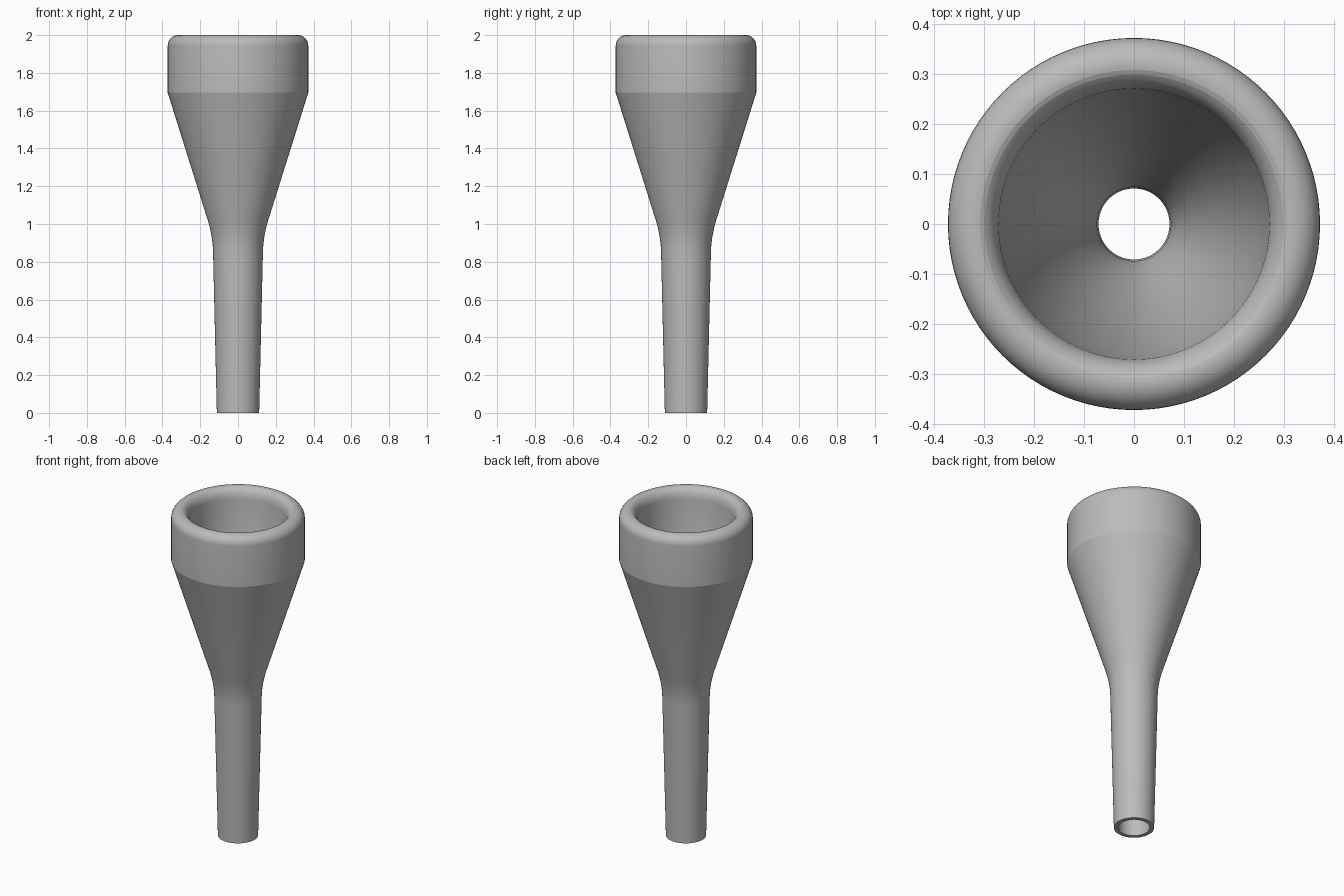
import bpy, bmesh, math

cube = bpy.data.objects.get("Cube")
if cube:
    bpy.data.objects.remove(cube, do_unlink=True)

SEGMENTS = 96


def arc(cr, cz, rr, rz, start, end, steps=8):
    """Elliptical arc of (radius, height) points, angles in degrees."""
    angles = [math.radians(start + (end - start) * i / steps) for i in range(steps + 1)]
    return [(cr + rr * math.cos(a), cz + rz * math.sin(a)) for a in angles]


def lathe(name, profile, material):
    """Spin a closed profile around the z axis."""
    bm = bmesh.new()
    verts = [bm.verts.new((r, 0, z)) for r, z in profile]
    edges = [bm.edges.new((a, b)) for a, b in zip(verts, verts[1:] + verts[:1])]
    bmesh.ops.spin(bm, geom=verts + edges, axis=(0, 0, 1), cent=(0, 0, 0),
                   angle=math.tau, steps=SEGMENTS, use_duplicate=False)
    bmesh.ops.remove_doubles(bm, verts=bm.verts, dist=0.0001)
    bmesh.ops.recalc_face_normals(bm, faces=bm.faces)
    mesh = bpy.data.meshes.new(name)
    bm.to_mesh(mesh)
    bm.free()
    mesh.materials.append(material)
    obj = bpy.data.objects.new(name, mesh)
    bpy.context.collection.objects.link(obj)
    bpy.ops.object.select_all(action="DESELECT")
    obj.select_set(True)
    bpy.context.view_layer.objects.active = obj
    bpy.ops.object.shade_smooth_by_angle(angle=math.radians(14))
    return obj


# Plain grey metal
grey = bpy.data.materials.new("grey_metal")
grey.use_nodes = True
colour = (0.5, 0.5, 0.5, 1)
grey.diffuse_color = colour
grey.node_tree.nodes["Principled BSDF"].inputs["Base Color"].default_value = colour

# Tapered shank, blended into the flared body and straight collar
outside = [(0.112, 0), (0.132, 0.85), (0.134, 0.89), (0.139, 0.93),
           (0.147, 0.97), (0.157, 1.01), (0.372, 1.695)]
# Rounded rim rolling over into the cup
rim = arc(0.317, 1.945, 0.055, 0.055, 0, 90) + arc(0.317, 1.93, 0.047, 0.07, 90, 180)
# Deep conical cup, narrow throat and the bore opening towards the shank end
inside = [(0.262, 1.83), (0.243, 1.7), (0.208, 1.5), (0.165, 1.32), (0.12, 1.17),
          (0.087, 1.06), (0.074, 0.98), (0.071, 0.9), (0.073, 0.75), (0.088, 0)]

lathe("mouthpiece", outside + rim + inside, grey)
